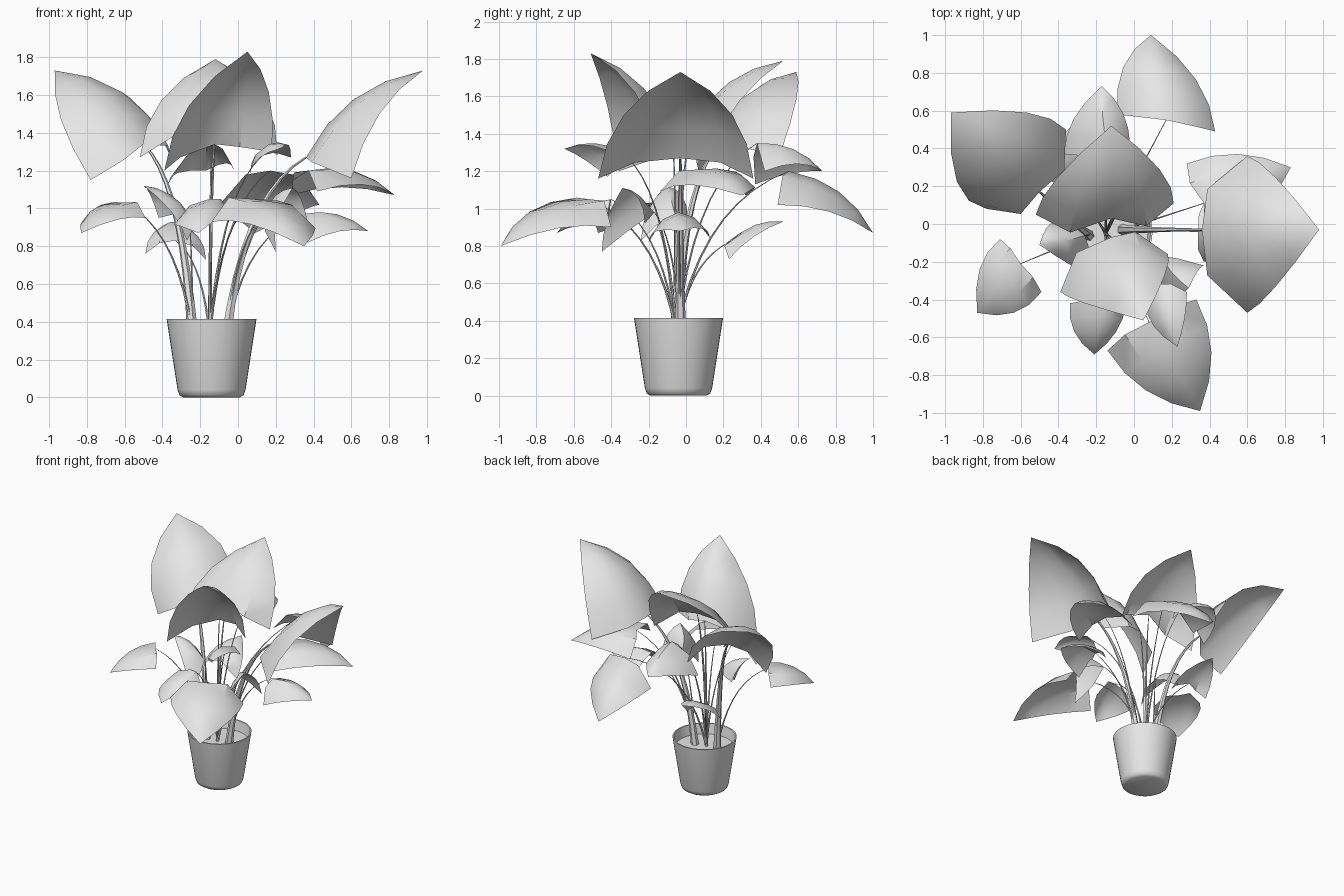
import bpy
import bmesh
from math import tau
from mathutils import Vector, Matrix

cube = bpy.data.objects.get("Cube")
if cube:
    bpy.data.objects.remove(cube, do_unlink=True)

# One plain grey for the whole plant
GREY = (0.8, 0.8, 0.8, 1.0)
clay = bpy.data.materials.new("plain_grey")
clay.use_nodes = True
clay.diffuse_color = GREY
clay.node_tree.nodes["Principled BSDF"].inputs["Base Color"].default_value = GREY

POT_CENTRE = Vector((-0.14, -0.04, 0))
ROOTS = {
    "left": Vector((-0.06, -0.03, 0.33)),
    "middle": Vector((-0.15, -0.05, 0.33)),
    "right": Vector((-0.24, -0.06, 0.33)),
}


def bend(start, control, end, t):
    """Point on a quadratic curve."""
    return start.lerp(control, t).lerp(control.lerp(end, t), t)


def finish(obj, angle):
    """Assign the material and smooth the gentle edges."""
    obj.data.materials.append(clay)
    bpy.ops.object.select_all(action="DESELECT")
    obj.select_set(True)
    bpy.context.view_layer.objects.active = obj
    bpy.ops.object.shade_smooth_by_angle(angle=angle)


def add_mesh(name, bm, angle=0.7):
    mesh = bpy.data.meshes.new(name)
    bm.to_mesh(mesh)
    bm.free()
    obj = bpy.data.objects.new(name, mesh)
    bpy.context.collection.objects.link(obj)
    finish(obj, angle)


def lathe(name, profile, steps=40):
    """Spin a closed radius/height profile around the pot's axis."""
    bm = bmesh.new()
    verts = [bm.verts.new((r, 0, z)) for r, z in profile]
    edges = [bm.edges.new(pair) for pair in zip(verts, verts[1:])]
    bmesh.ops.spin(bm, geom=verts + edges, axis=(0, 0, 1), cent=(0, 0, 0),
                   angle=tau, steps=steps)
    bmesh.ops.remove_doubles(bm, verts=bm.verts, dist=0.0005)
    bmesh.ops.recalc_face_normals(bm, faces=bm.faces)
    if bm.calc_volume(signed=True) < 0:
        bmesh.ops.reverse_faces(bm, faces=bm.faces)
    bmesh.ops.transform(bm, matrix=Matrix.Translation(POT_CENTRE), verts=bm.verts)
    add_mesh(name, bm)


def stalk(name, root, end, thick):
    """Tapered stalk that rises steeply and arches out to the leaf."""
    control = root.lerp(end, 0.22)
    control.z = root.z + (end.z - root.z) * 0.8
    curve = bpy.data.curves.new(name, "CURVE")
    curve.dimensions = "3D"
    curve.bevel_depth = thick
    curve.bevel_resolution = 1
    curve.use_fill_caps = True
    spline = curve.splines.new("POLY")
    count = 10
    spline.points.add(count - 1)
    for i, point in enumerate(spline.points):
        t = i / (count - 1)
        point.co = (*bend(root, control, end, t), 1)
        point.radius = 1 - 0.8 * t ** 0.7
    obj = bpy.data.objects.new(name, curve)
    bpy.context.collection.objects.link(obj)
    bpy.ops.object.select_all(action="DESELECT")
    obj.select_set(True)
    bpy.context.view_layer.objects.active = obj
    bpy.ops.object.convert(target="MESH")
    finish(bpy.context.object, 1.0)


def leaf(name, root, base, tip, lobe_a, lobe_b, thick=0.009, full=0.48, rows=4):
    """Arched, folded leaf: a midrib from base to tip and two rounded wings."""
    base, tip, lobe_a, lobe_b = map(Vector, (base, tip, lobe_a, lobe_b))
    axis = tip - base
    across = lobe_b - lobe_a
    up = axis.cross(across).normalized()
    if up.z < 0:
        up.negate()
    half = across.length / 2
    rib_control = (base + tip) / 2 + up * axis.length * 0.25

    bm = bmesh.new()
    rib = [bm.verts.new(bend(base, rib_control, tip, i / rows)) for i in range(rows + 1)]
    for lobe, outward in ((lobe_a, -across / 2), (lobe_b, across / 2)):
        control = (lobe + tip) / 2 + outward * full + up * axis.length * 0.18
        middle, edge = [], []
        for i in range(rows):
            t = i / rows
            rim = bend(lobe, control, tip, t)
            camber = up * half * 0.22 * (1 - t) - axis * 0.08 * (1 - t) ** 2
            edge.append(bm.verts.new(rim))
            middle.append(bm.verts.new(rib[i].co.lerp(rim, 0.55) + camber))
        middle.append(rib[-1])
        edge.append(rib[-1])
        # Quads along the wing, triangles where it closes at the tip
        for inner, outer in ((rib, middle), (middle, edge)):
            for i in range(rows):
                ring = [inner[i], outer[i], outer[i + 1], inner[i + 1]]
                bm.faces.new(list(dict.fromkeys(ring)))
    bmesh.ops.recalc_face_normals(bm, faces=bm.faces)
    if sum(f.normal.dot(up) for f in bm.faces) < 0:
        bmesh.ops.reverse_faces(bm, faces=bm.faces)
    add_mesh(name, bm)
    stalk(name + "_stalk", ROOTS[root], base, thick)


# Pot, filled with soil below the rim
lathe("pot", [(0, 0), (0.15, 0), (0.17, 0.012), (0.18, 0.04), (0.238, 0.415),
              (0.228, 0.415), (0.214, 0.335), (0, 0.335)])

# Tall upright leaves
leaf("tall_left_leaf", "left", (0.36, -0.03, 1.27), (0.98, -0.03, 1.73),
     (0.6, -0.47, 1.16), (0.6, 0.36, 1.16), thick=0.03, full=0.4)
leaf("tall_front_leaf", "middle", (-0.12, -0.07, 1.34), (0.05, -0.51, 1.83),
     (-0.39, -0.36, 1.2), (0.18, -0.16, 1.3), thick=0.012)
leaf("tall_right_leaf", "right", (-0.5, 0.17, 1.34), (-0.97, 0.59, 1.73),
     (-0.78, 0.08, 1.15), (-0.36, 0.5, 1.28), thick=0.03, full=0.75)
leaf("tall_back_leaf", "middle", (-0.12, 0.03, 1.44), (-0.12, 0.52, 1.79),
     (-0.52, 0.05, 1.27), (0.21, 0.11, 1.28), thick=0.012)

# Wide arching leaves
leaf("wide_back_leaf", "middle", (0.17, 0.55, 1.2), (0.09, 1.0, 0.87),
     (-0.09, 0.58, 1.03), (0.43, 0.49, 1.02))
leaf("wide_front_leaf", "middle", (0.08, -0.52, 1.05), (0.35, -0.99, 0.8),
     (-0.14, -0.67, 0.93), (0.33, -0.4, 0.9))
leaf("wide_left_leaf", "left", (0.37, 0.11, 1.2), (0.83, 0.3, 1.07),
     (0.28, 0.32, 1.07), (0.42, -0.14, 1.09))
leaf("middle_back_leaf", "middle", (-0.14, 0.38, 1.35), (-0.17, 0.73, 1.2),
     (-0.37, 0.37, 1.13), (-0.02, 0.42, 1.2))

# Small leaves around the lower stems
leaf("high_front_leaf", "middle", (0.13, -0.32, 1.28), (0.23, -0.65, 1.32),
     (0.06, -0.42, 1.17), (0.28, -0.36, 1.27))
leaf("low_front_leaf", "middle", (-0.15, -0.4, 1.05), (-0.21, -0.69, 0.87),
     (-0.34, -0.42, 0.91), (-0.04, -0.42, 0.97))
leaf("low_right_leaf", "right", (-0.6, -0.21, 1.03), (-0.83, -0.47, 0.87),
     (-0.71, -0.08, 0.95), (-0.49, -0.36, 0.95), full=0.65)
leaf("low_left_leaf", "left", (0.34, -0.04, 0.97), (0.69, -0.03, 0.88),
     (0.37, -0.2, 0.82), (0.38, 0.13, 0.84))
leaf("steep_right_leaf", "right", (-0.26, -0.06, 0.97), (-0.5, -0.11, 1.12),
     (-0.27, -0.24, 0.83), (-0.42, 0.01, 0.95))
leaf("steep_left_leaf", "left", (0.15, -0.17, 0.98), (0.29, -0.34, 1.11),
     (0.2, -0.45, 0.77), (0.37, -0.22, 0.92))
leaf("low_back_leaf", "middle", (-0.33, 0.25, 0.83), (-0.33, 0.52, 0.93),
     (-0.49, 0.25, 0.76), (-0.17, 0.23, 0.73))
